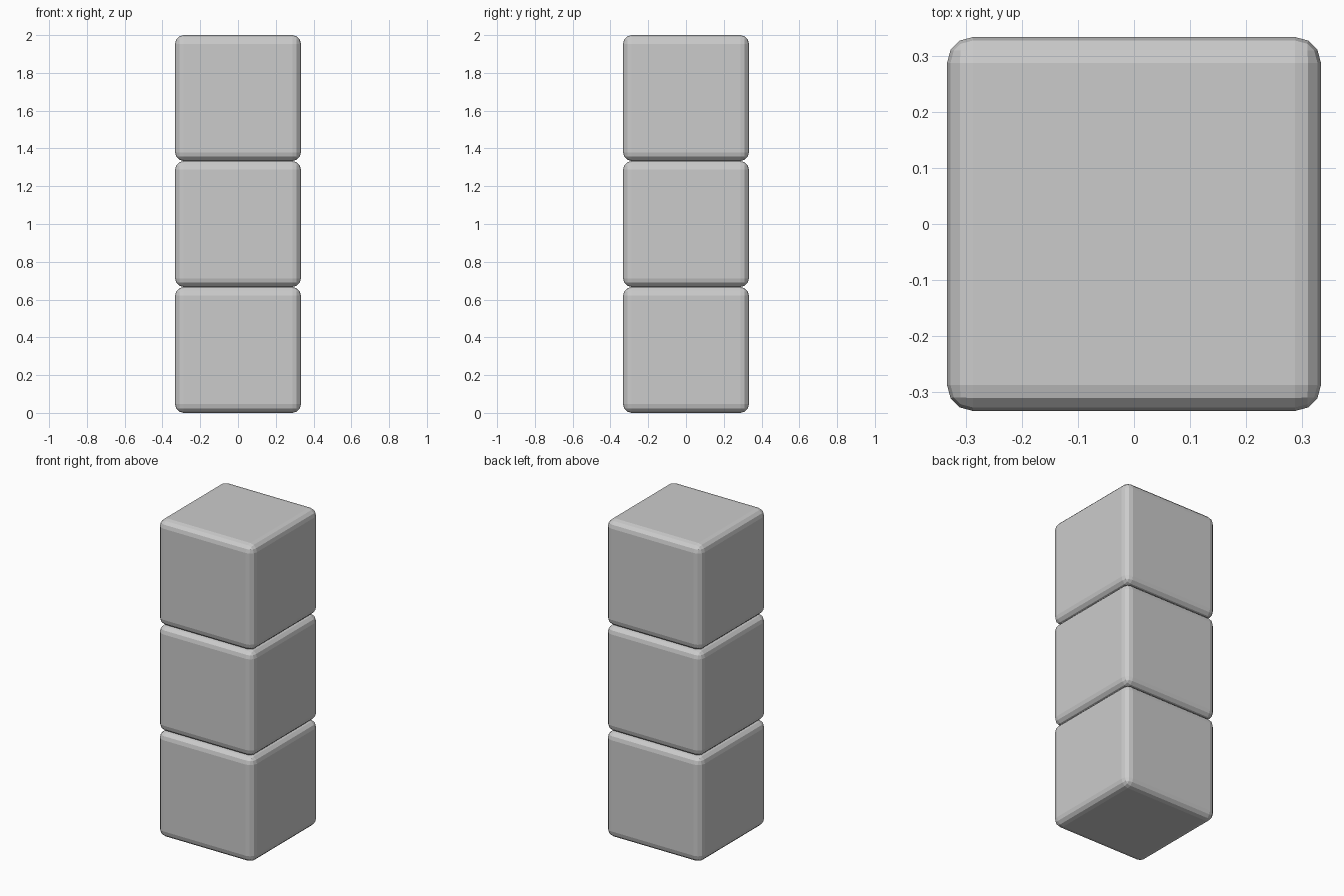
import bpy

if "Cube" in bpy.data.objects:
    bpy.data.objects.remove(bpy.data.objects["Cube"])

SIZE = 2 / 3      # edge length of each cube
BEVEL = 0.046     # rounded edge width


def block(name, level):
    """Cube with three-segment rounded edges, flat shaded."""
    bpy.ops.mesh.primitive_cube_add(size=SIZE, location=(0, 0, SIZE * (level + 0.5)))
    ob = bpy.context.object
    ob.name = name
    mod = ob.modifiers.new("rounded_edges", 'BEVEL')
    mod.width = BEVEL
    mod.segments = 3
    mod.limit_method = 'NONE'
    return ob


# Stack of three touching blocks
for level, name in enumerate(("bottom_block", "middle_block", "top_block")):
    block(name, level)
